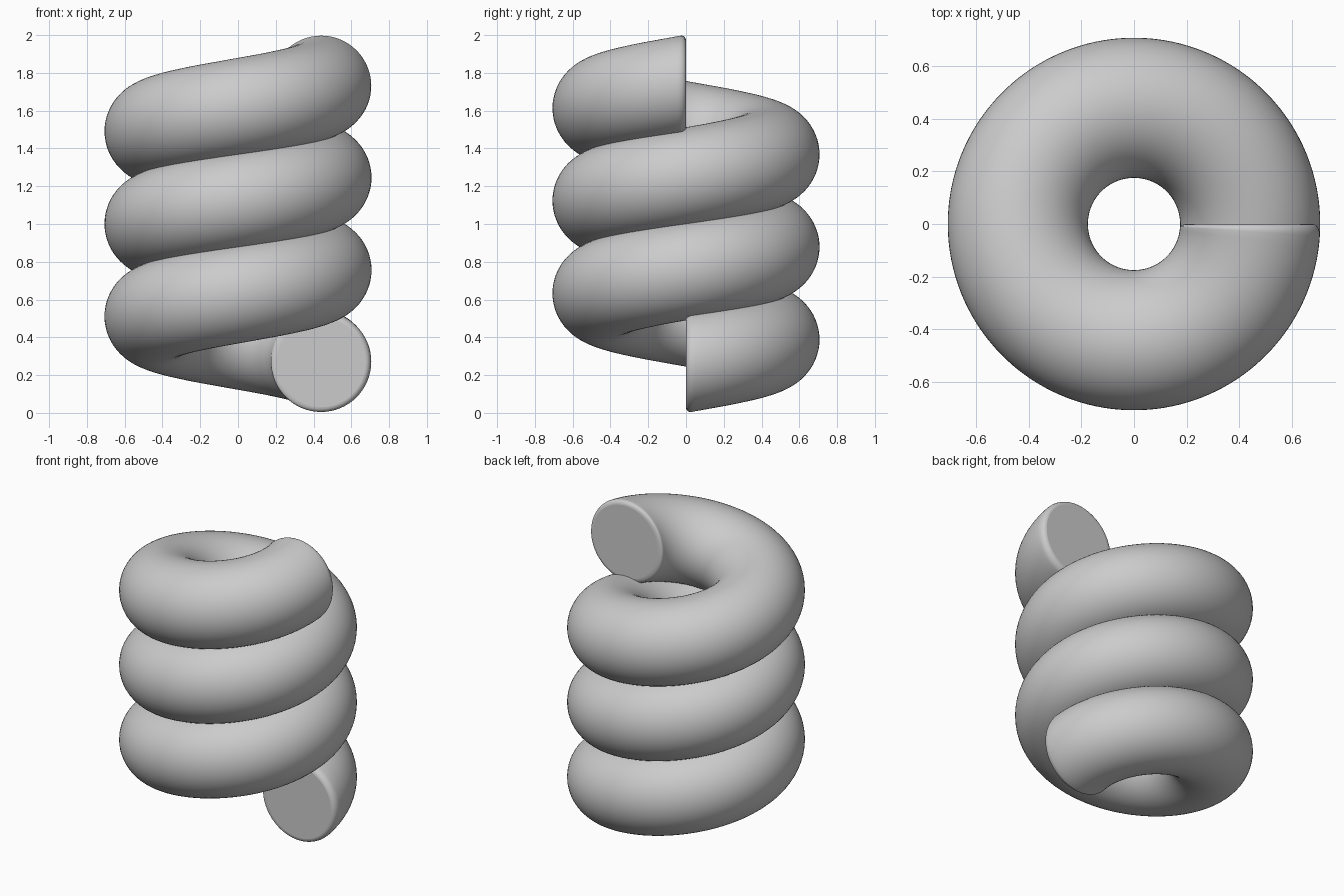
import bpy, bmesh
from math import sin, cos, pi

cube = bpy.data.objects.get("Cube")
if cube:
    bpy.data.objects.remove(cube, do_unlink=True)

COIL, TUBE, PITCH, TURNS = 0.441, 0.266, 0.49, 3
STEPS, SIDES = 96, 64          # rings per turn, points per ring
ROUND, INSET, CUTS = 0.065, 0.03, 5   # rounded rim of each end

grey = bpy.data.materials.new("grey")
grey.use_nodes = True
colour = (0.6, 0.6, 0.6, 1)
grey.diffuse_color = colour
grey.node_tree.nodes["Principled BSDF"].inputs["Base Color"].default_value = colour

# Rings as (turn angle, tube radius): rounded start, body, rounded finish
end = 2 * pi * TURNS
rim = []
for k in range(CUTS + 1):
    a = pi / 2 * k / CUTS
    rim.append((ROUND * (1 - sin(a)), TUBE - INSET * (1 - cos(a))))
start = rim[::-1]
start.sort(key=lambda p: p[0])
count = STEPS * TURNS
body = [(ROUND + (end - 2 * ROUND) * i / count, TUBE) for i in range(1, count)]
finish = [(end - t, r) for t, r in reversed(start)]

# Upright circular section swept along the helix
bm = bmesh.new()
rings = []
for turn, radius in start + body + finish:
    ring = []
    for j in range(SIDES):
        a = 2 * pi * j / SIDES
        reach = COIL + radius * cos(a)
        height = TUBE + PITCH * turn / (2 * pi) + radius * sin(a)
        ring.append(bm.verts.new((reach * cos(turn), reach * sin(turn), height)))
    rings.append(ring)
for low, high in zip(rings, rings[1:]):
    for j in range(SIDES):
        n = (j + 1) % SIDES
        bm.faces.new((low[j], low[n], high[n], high[j]))

# Flat end caps
bm.faces.new(rings[0])
bm.faces.new(rings[-1])
bmesh.ops.recalc_face_normals(bm, faces=bm.faces[:])
for face in bm.faces:
    face.smooth = len(face.verts) == 4

mesh = bpy.data.meshes.new("coil_spring")
bm.to_mesh(mesh)
bm.free()
mesh.materials.append(grey)
spring = bpy.data.objects.new("coil_spring", mesh)
bpy.context.collection.objects.link(spring)
